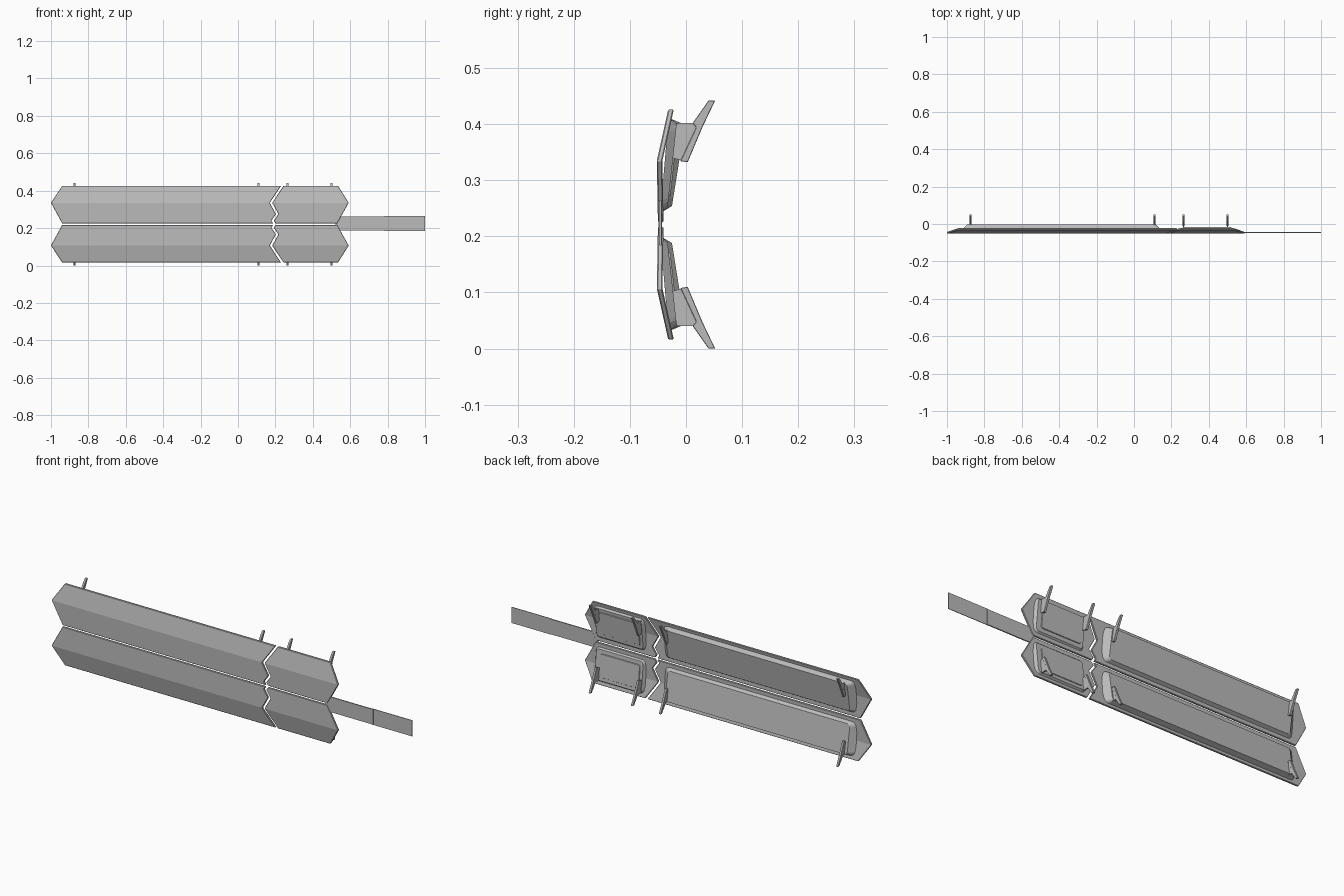
import bpy, bmesh, math
from mathutils import Vector

if "Cube" in bpy.data.objects:
    bpy.data.objects.remove(bpy.data.objects["Cube"])

MID = 0.221      # height of the mirror line between upper and lower doors
FOLD = 0.335     # height of the crease across each door

grey = bpy.data.materials.new("plain_grey")
grey.use_nodes = True
grey.diffuse_color = (0.5, 0.5, 0.5, 1)
grey.node_tree.nodes["Principled BSDF"].inputs["Base Color"].default_value = (0.5, 0.5, 0.5, 1)


def finish(bm, name, bevel=0, mirror=True):
    """Turn a bmesh into an object, with optional bevel and top/bottom mirror."""
    bmesh.ops.translate(bm, verts=bm.verts, vec=(0, 0, -MID))
    bmesh.ops.recalc_face_normals(bm, faces=bm.faces)
    me = bpy.data.meshes.new(name)
    bm.to_mesh(me)
    bm.free()
    me.materials.append(grey)
    ob = bpy.data.objects.new(name, me)
    ob.location.z = MID
    bpy.context.collection.objects.link(ob)
    if bevel:
        mod = ob.modifiers.new("edge_bevel", "BEVEL")
        mod.width = bevel
        mod.segments = 1
        mod.limit_method = "ANGLE"
        mod.angle_limit = math.radians(40)
    if mirror:
        mod = ob.modifiers.new("lower_copy", "MIRROR")
        mod.use_axis = (False, False, True)
        mod.use_mirror_merge = False
    return ob


def front_y(z):
    """Depth of the door's outer skin at a given height."""
    if z <= FOLD:
        return -0.050 - 0.002 * (z - MID) / (FOLD - MID)
    return -0.052 + 0.020 * (z - FOLD) / 0.09


def door(name, outline):
    bm = bmesh.new()
    bm.faces.new([bm.verts.new((x, 0, z)) for x, z in outline])
    bmesh.ops.bisect_plane(bm, geom=bm.verts[:] + bm.edges[:] + bm.faces[:], dist=1e-5,
                           plane_co=(0, 0, FOLD), plane_no=(0, 0, 1))
    ext = bmesh.ops.extrude_face_region(bm, geom=bm.faces[:])
    back = {g for g in ext["geom"] if isinstance(g, bmesh.types.BMVert)}
    for v in bm.verts:
        v.co.y = front_y(v.co.z) + (0.010 if v in back else 0)
    return finish(bm, name, 0.002)


def rounded_rect(x0, x1, z0, z1, r, steps=4):
    pts = []
    corners = [(x1 - r, z1 - r), (x0 + r, z1 - r), (x0 + r, z0 + r), (x1 - r, z0 + r)]
    for i, (cx, cz) in enumerate(corners):
        for k in range(steps + 1):
            a = math.pi / 2 * (i + k / steps)
            pts.append((cx + r * math.cos(a), cz + r * math.sin(a)))
    return pts


def panel(name, x0, x1, z0, z1, inset_x, inset_z, top, base, r=0.022):
    """Raised inner panel: rounded base, chamfered sides, tilted flat top."""
    bm = bmesh.new()
    low = [bm.verts.new((x, base(z), z)) for x, z in rounded_rect(x0, x1, z0, z1, r)]
    high = [bm.verts.new((x, top(z), z)) for x, z in
            rounded_rect(x0 + inset_x, x1 - inset_x, z0 + inset_z, z1 - inset_z, r * 0.7)]
    n = len(low)
    for i in range(n):
        j = (i + 1) % n
        bm.faces.new((low[i], low[j], high[j], high[i]))
    bm.faces.new(high)
    return finish(bm, name)


def plate(name, profile, x, thick, bevel=0):
    """Side profile in (y, z), extruded along x."""
    bm = bmesh.new()
    f = bm.faces.new([bm.verts.new((x - thick / 2, y, z)) for y, z in profile])
    ext = bmesh.ops.extrude_face_region(bm, geom=[f])
    bmesh.ops.translate(bm, vec=Vector((thick, 0, 0)),
                        verts=[g for g in ext["geom"] if isinstance(g, bmesh.types.BMVert)])
    return finish(bm, name, bevel)


# Doors: a long pair and a short pair meeting at a zigzag seam
zigzag = [(0.23, 0.426), (0.17, FOLD), (0.203, 0.275), (0.178, 0.24), (0.188, 0.225)]
door("long_doors", [(-0.94, 0.225), (-1.0, FOLD), (-0.94, 0.426)] + zigzag)
door("short_doors", [(x + 0.013, z) for x, z in reversed(zigzag)]
     + [(0.535, 0.426), (0.592, FOLD), (0.53, 0.225)])

# Raised inner panels
def skin(z):
    return front_y(z) + 0.007


def long_top(z):
    return -0.025 + 0.16 * (z - 0.254)


def short_top(z):
    return -0.033 + 0.11 * (z - 0.25)


panel("long_inner_panels", -0.92, 0.145, 0.243, 0.41, 0.027, 0.011, long_top, skin)
panel("short_inner_panels", 0.25, 0.53, 0.243, 0.41, 0.010, 0.009, short_top, skin)
panel("short_panel_covers", 0.275, 0.495, 0.27, 0.385, 0.002, 0.002,
      lambda z: short_top(z) + 0.003, short_top, 0.01)

# Hinge arms: a thin web with a thicker curved horn along its edge
web = [(-0.032, 0.402), (0.014, 0.402), (0.03, 0.396), (0.003, 0.332), (-0.032, 0.342)]
horn = [(-0.010, 0.334), (0.003, 0.332), (0.030, 0.396), (0.052, 0.442),
        (0.040, 0.442), (0.012, 0.402), (0.018, 0.394)]
for i, x in enumerate((-0.875, 0.11, 0.265, 0.5)):
    plate(f"hinge_web_{i + 1}", web, x, 0.006)
    plate(f"hinge_horn_{i + 1}", horn, x, 0.011, 0.001)

# Flat strip running out from between the short doors
for name, x0, x1, half, y0, y1 in (("strip_inner", 0.52, 0.785, 0.038, -0.049, -0.043),
                                   ("strip_outer", 0.78, 1.0, 0.040, -0.047, -0.044)):
    bm = bmesh.new()
    bmesh.ops.create_cube(bm, size=1)
    for v in bm.verts:
        v.co = (x1 if v.co.x > 0 else x0, y1 if v.co.y > 0 else y0,
                MID + 0.003 + (half if v.co.z > 0 else -half))
    finish(bm, name, mirror=False)
